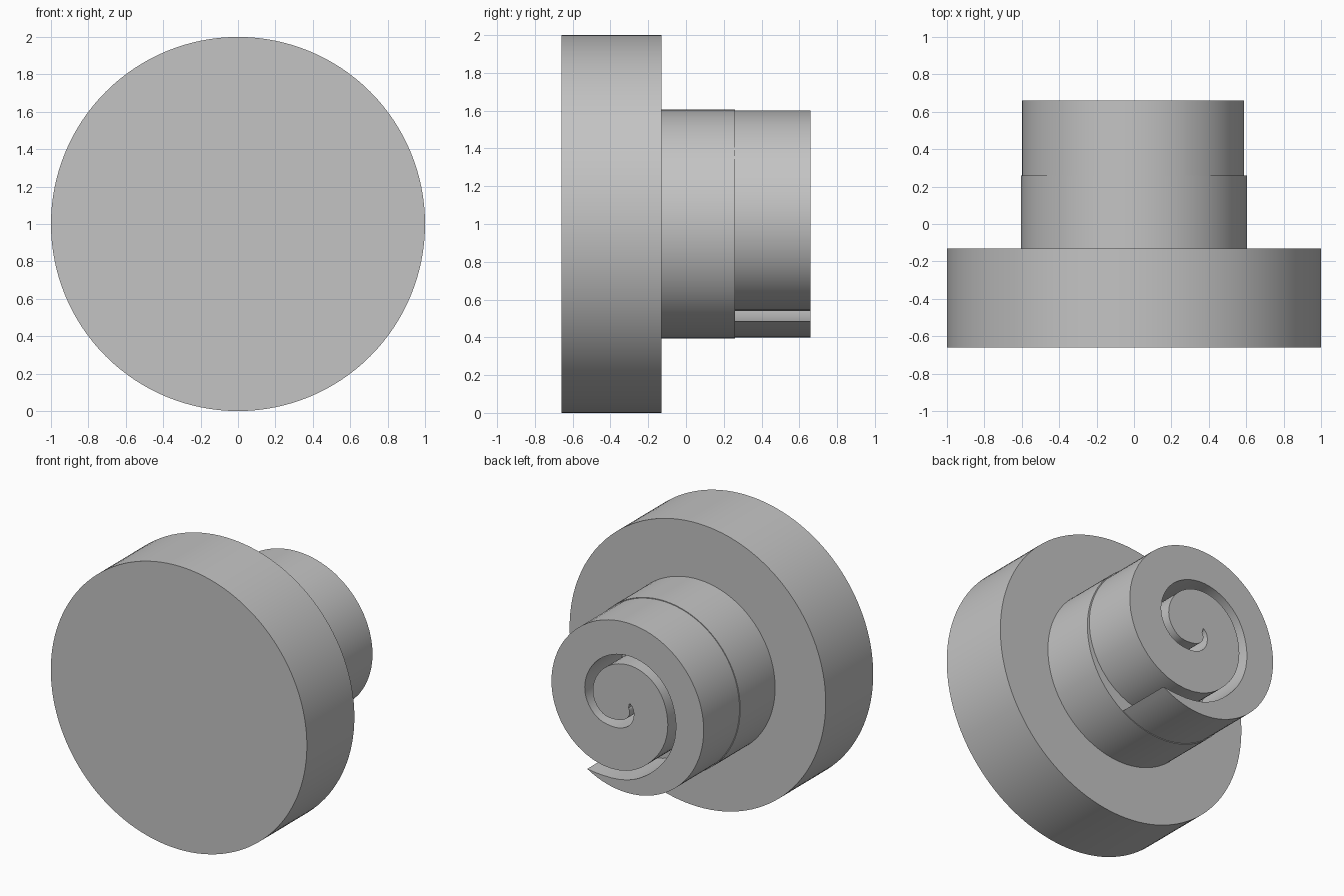
import bpy, bmesh
from math import radians, sin, cos, pi

cube = bpy.data.objects.get("Cube")
if cube:
    bpy.data.objects.remove(cube, do_unlink=True)

grey = bpy.data.materials.new("plain_grey")
grey.use_nodes = True
colour = (0.55, 0.55, 0.55, 1)
grey.diffuse_color = colour
grey.node_tree.nodes["Principled BSDF"].inputs["Base Color"].default_value = colour


def polar(angle, r):
    return r * cos(radians(angle)), 1 + r * sin(radians(angle))


def prism(name, outline, y0, y1):
    """Extrude a closed x-z outline along y."""
    bm = bmesh.new()
    face = bm.faces.new([bm.verts.new((x, y0, z)) for x, z in outline])
    new = bmesh.ops.extrude_face_region(bm, geom=[face])["geom"]
    moved = [v for v in new if isinstance(v, bmesh.types.BMVert)]
    bmesh.ops.translate(bm, verts=moved, vec=(0, y1 - y0, 0))
    bmesh.ops.recalc_face_normals(bm, faces=bm.faces)
    bmesh.ops.triangulate(bm, faces=[f for f in bm.faces if len(f.verts) > 4])
    mesh = bpy.data.meshes.new(name)
    bm.to_mesh(mesh)
    bm.free()
    mesh.materials.append(grey)
    obj = bpy.data.objects.new(name, mesh)
    bpy.context.collection.objects.link(obj)
    bpy.ops.object.select_all(action='DESELECT')
    obj.select_set(True)
    bpy.context.view_layer.objects.active = obj
    bpy.ops.object.shade_smooth_by_angle(angle=radians(30))
    return obj


def spiral(keys, step=6):
    """Smooth polar curve through (angle, radius) keys."""
    n = len(keys)

    def slope(i):
        a, b = keys[max(i - 1, 0)], keys[min(i + 1, n - 1)]
        return (b[1] - a[1]) / (b[0] - a[0])

    pts = []
    for i in range(n - 1):
        (a0, r0), (a1, r1) = keys[i], keys[i + 1]
        h = a1 - a0
        count = max(2, int(abs(h) / step))
        for k in range(count):
            t = k / count
            r = ((2*t**3 - 3*t**2 + 1) * r0 + (t**3 - 2*t**2 + t) * h * slope(i)
                 + (3*t**2 - 2*t**3) * r1 + (t**3 - t**2) * h * slope(i + 1))
            pts.append(polar(a0 + h * t, r))
    pts.append(polar(*keys[-1]))
    return pts


def circle(r, sides=128):
    return [polar(360 * i / sides, r) for i in range(sides)]


# Front disc and round hub
prism("front_disc", circle(1.0), -0.66, -0.13)
prism("hub", circle(0.605), -0.13, 0.26)

# Scroll: round outside, then the slot's outer wall inward and its inner wall back out
outside = [polar(60 + 241 * i / 60, 0.6) for i in range(60)]
slot_outer = [(-59, .6), (-70, .56), (-90, .51), (-126, .43), (-180, .382),
              (-225, .376), (-277, .367), (-350, .334), (-385, .275), (-414, .2),
              (-450, .135), (-495, .075), (-540, .05), (-600, .04)]
slot_inner = [(-540, .012), (-495, .03), (-450, .075), (-414, .13), (-385, .21),
              (-350, .27), (-277, .302), (-225, .312), (-180, .318), (-126, .37),
              (-90, .445), (-75, .478), (-59, .51), (-30, .558), (0, .588),
              (30, .598), (60, .6)]
prism("scroll", outside + spiral(slot_outer) + spiral(slot_inner)[:-1], 0.26, 0.66)
